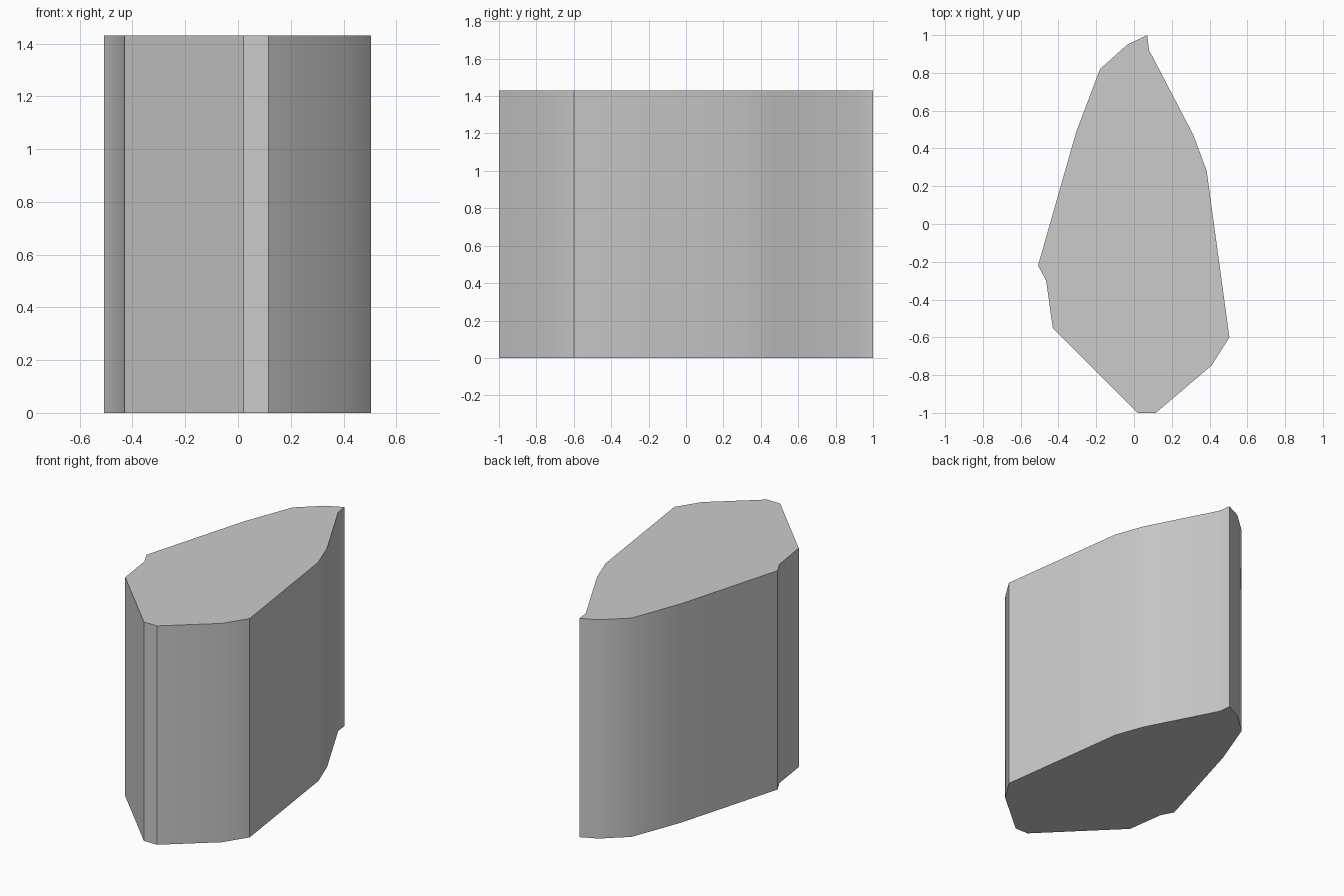
import bpy, bmesh, math

cube = bpy.data.objects.get("Cube")
if cube:
    bpy.data.objects.remove(cube, do_unlink=True)

HEIGHT = 1.43

# Outline of the block, counter-clockwise from the front
OUTLINE = [(0.02, -1), (0.115, -1), (0.41, -0.75), (0.505, -0.6),
           (0.385, 0.28), (0.315, 0.47), (0.08, 0.92), (0.07, 1),
           (-0.035, 0.95), (-0.18, 0.82), (-0.305, 0.49),
           (-0.508, -0.22), (-0.465, -0.3), (-0.43, -0.55)]

grey = bpy.data.materials.new("plain_grey")
grey.use_nodes = True
colour = (0.6, 0.6, 0.6, 1)
grey.diffuse_color = colour
grey.node_tree.nodes["Principled BSDF"].inputs["Base Color"].default_value = colour

# Extrude the outline into a solid prism
bm = bmesh.new()
base = bm.faces.new([bm.verts.new((x, y, 0)) for x, y in OUTLINE])
top = bmesh.ops.extrude_face_region(bm, geom=[base], use_keep_orig=True)["geom"]
bmesh.ops.translate(bm, vec=(0, 0, HEIGHT),
                    verts=[v for v in top if isinstance(v, bmesh.types.BMVert)])
bmesh.ops.recalc_face_normals(bm, faces=bm.faces)
mesh = bpy.data.meshes.new("faceted_block")
bm.to_mesh(mesh)
bm.free()
mesh.materials.append(grey)

block = bpy.data.objects.new("faceted_block", mesh)
bpy.context.collection.objects.link(block)

# Blend the gentle corners, keep the strong ones crisp
bpy.ops.object.select_all(action='DESELECT')
block.select_set(True)
bpy.context.view_layer.objects.active = block
bpy.ops.object.shade_smooth_by_angle(angle=math.radians(33))
